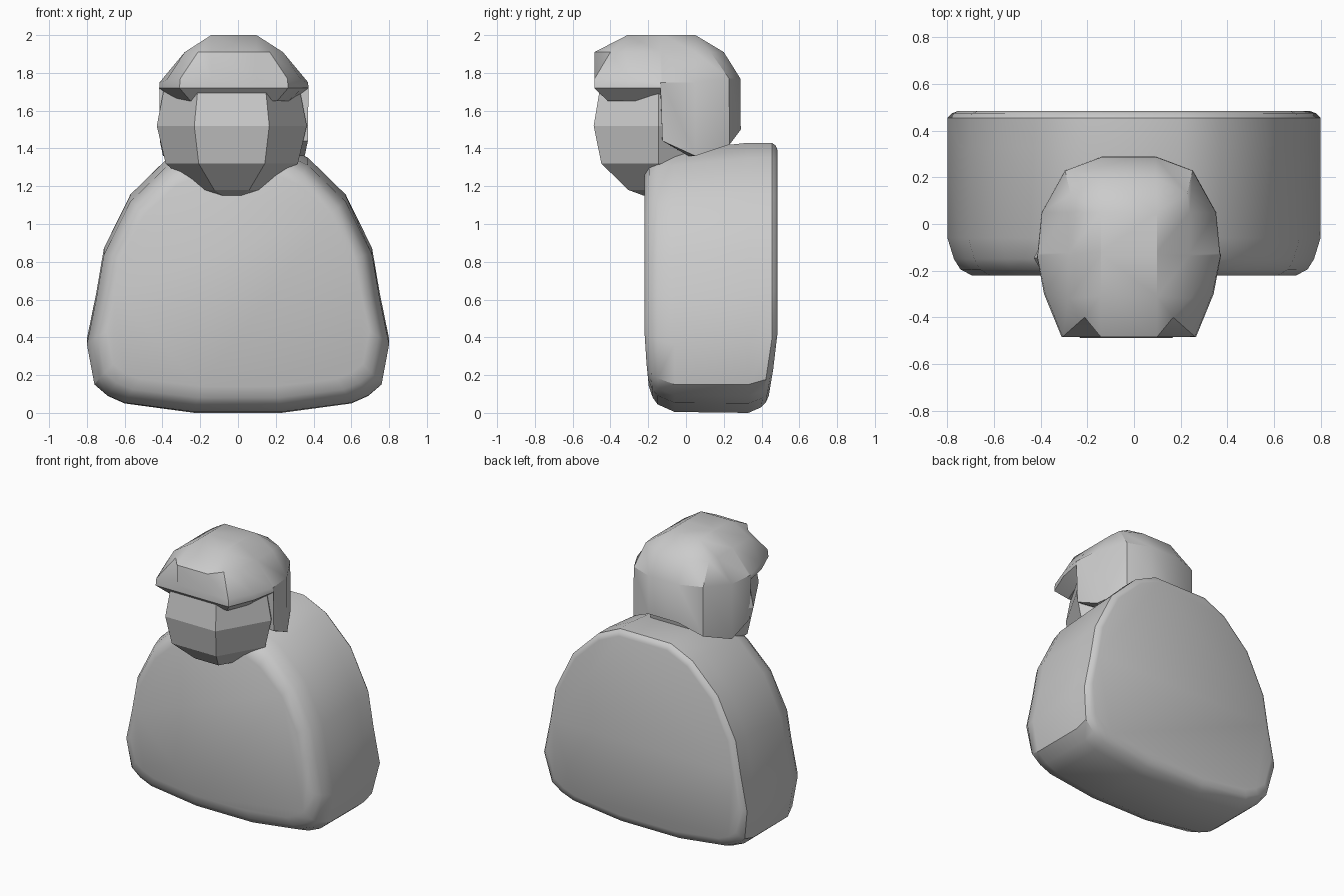
import bpy, bmesh
from math import radians, sin, cos, pi

if "Cube" in bpy.data.objects:
    bpy.data.objects.remove(bpy.data.objects["Cube"])


def loft(name, rings, smooth=None):
    """Skin a stack of equal-sized closed rings and cap both ends."""
    bm = bmesh.new()
    vs = [[bm.verts.new(p) for p in ring] for ring in rings]
    n = len(vs[0])
    for a, b in zip(vs, vs[1:]):
        for i in range(n):
            j = (i + 1) % n
            bm.faces.new((a[i], a[j], b[j], b[i]))
    bm.faces.new(vs[0])
    bm.faces.new(vs[-1])
    bmesh.ops.remove_doubles(bm, verts=bm.verts[:], dist=0.001)
    bmesh.ops.recalc_face_normals(bm, faces=bm.faces[:])
    me = bpy.data.meshes.new(name)
    bm.to_mesh(me)
    bm.free()
    ob = bpy.data.objects.new(name, me)
    bpy.context.collection.objects.link(ob)
    if smooth:
        bpy.ops.object.select_all(action='DESELECT')
        ob.select_set(True)
        bpy.context.view_layer.objects.active = ob
        bpy.ops.object.shade_smooth_by_angle(angle=radians(smooth))
    return ob


def mirror(half, cx=0.0):
    """Close a right-hand half ring by mirroring it in x."""
    return ([(cx + x, y, z) for x, y, z in half]
            + [(cx - x, y, z) for x, y, z in reversed(half)])


# Body: rounded bell outline swept front to back, softened at both faces
outline = [(0.23, 0), (0.6, 0.05), (0.69, 0.09), (0.76, 0.15), (0.8, 0.37),
           (0.75, 0.62), (0.71, 0.86), (0.57, 1.15), (0.37, 1.35), (0.2, 1.43)]
# y, width factor, bottom z, top z, inward lean near the floor
sections = [(-0.22, 0.87, 0.14, 1.27, 0.03), (-0.195, 0.93, 0.08, 1.33, 0.02),
            (-0.15, 0.965, 0.045, 1.365, 0.0), (-0.06, 1, 0.005, 1.39, 0),
            (0.33, 1, 0, 1.43, 0), (0.455, 1, 0.03, 1.43, -0.05),
            (0.475, 0.975, 0.055, 1.415, -0.05), (0.485, 0.94, 0.09, 1.39, -0.05)]
body = []
for y, w, lo, hi, lean in sections:
    half = []
    for x, z in outline:
        zz = lo + z * (hi - lo) / 1.43
        half.append((x * w, y + lean * max(0, 0.37 - zz) / 0.3, zz))
    body.append(mirror(half))
loft("body", body, 35)

# Head: faceted six-sided form
head = [[(-0.033 + r * cos(k * pi / 3), -0.145 + r * sin(k * pi / 3), z)
         for k in range(6)]
        for z, r in [(1.15, 0.09), (1.18, 0.185), (1.32, 0.35), (1.52, 0.397),
                     (1.71, 0.36), (1.8, 0.22)]]
loft("head", head)

# Hair: faceted cap with a front overhang, falling down the sides and back
rim = [(0.12, -0.485), (0.285, -0.485), (0.36, -0.3), (0.395, -0.135),
       (0.392, -0.125), (0.375, 0.05), (0.275, 0.23), (0.115, 0.29)]
top = [(0.12, -0.31)] * 3 + [(0.12, -0.13), (0.12, -0.12)] + [(0.12, 0.05)] * 3
crown = [(0.12, -0.485), (0.19, -0.4), (0.26, -0.32), (0.26, -0.135),
         (0.26, -0.125), (0.26, 0.05), (0.25, 0.13), (0.115, 0.2)]
mid_z = [1.77, 1.77, 1.76, 1.75, 1.75, 1.75, 1.77, 1.77]
low_z = [1.72, 1.72, 1.72, 1.72, 1.44, 1.36, 1.42, 1.5]
in_z = [1.65, 1.65, 1.65, 1.66, 1.44, 1.36, 1.42, 1.5]


def inner(s, zs):
    return mirror([(x * s, -0.13 + (y + 0.13) * s, z)
                   for (x, y), z in zip(rim, zs)], -0.022)


hair = [mirror([(x, y, 2.0) for x, y in top], -0.022),
        mirror([(x, y, 1.91) for x, y in crown], -0.022),
        inner(0.995, mid_z), inner(1.0, low_z), inner(0.8, in_z),
        inner(0.4, [1.66] * 8)]
# Side edges flare out a little at brim height
for ring, z0 in ((hair[3], 1.72),):
    for i, (x, y, z) in enumerate(ring):
        if y < -0.2 and abs(x + 0.022) > 0.2:
            ring[i] = (x * 1.01, y, z0)
loft("hair", hair, 32)
